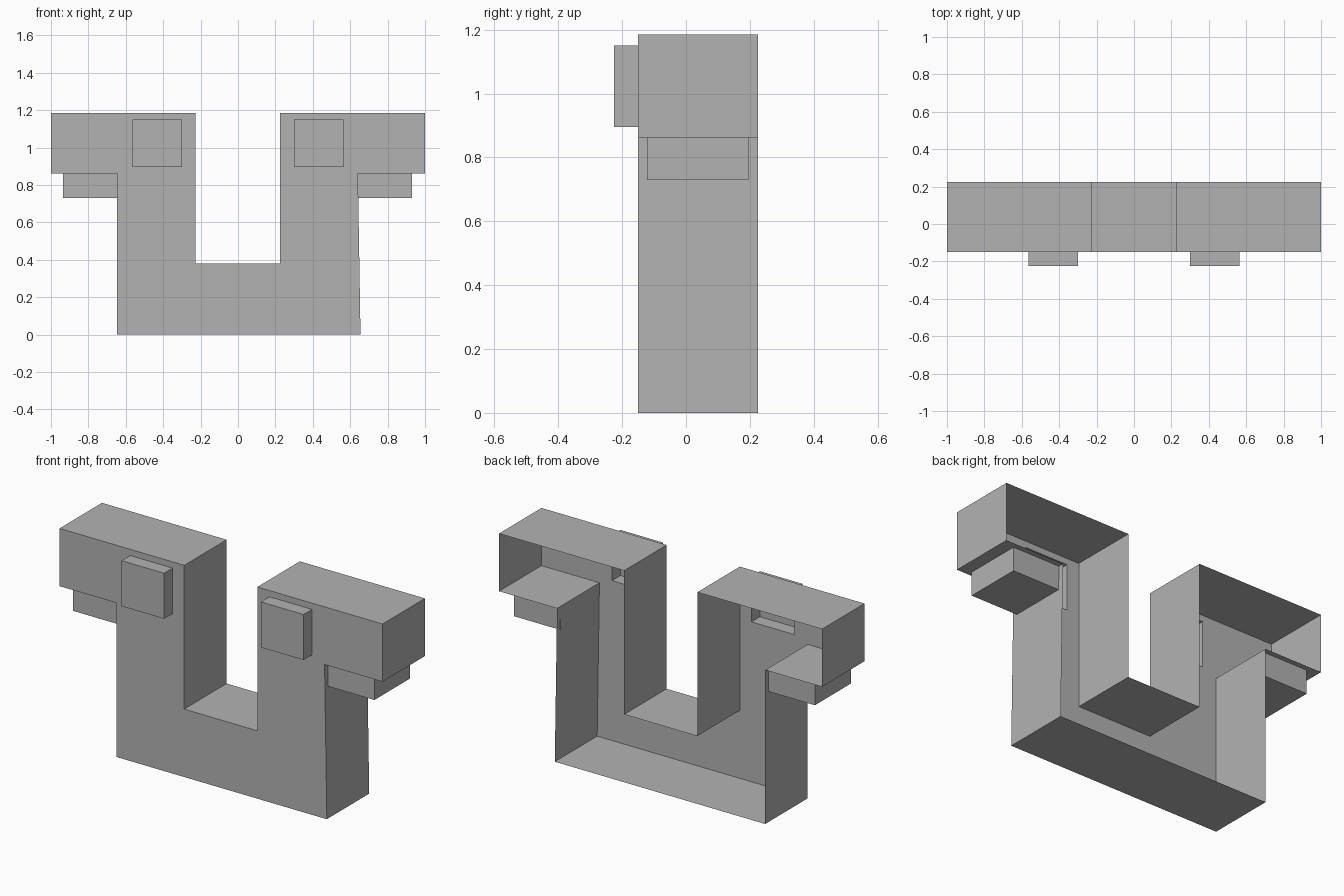
import bpy
import bmesh
from mathutils import Vector

if "Cube" in bpy.data.objects:
    bpy.data.objects.remove(bpy.data.objects["Cube"], do_unlink=True)

# Single grey material
GREY = (0.45, 0.45, 0.45, 1.0)
grey = bpy.data.materials.new("plain_grey")
grey.diffuse_color = GREY
grey.use_nodes = True
grey.node_tree.nodes["Principled BSDF"].inputs["Base Color"].default_value = GREY

FRONT, BACK, PAD_FRONT = -0.15, 0.225, -0.225
PAD_IN, PAD_OUT, PAD_LOW, PAD_HIGH = 0.30, 0.563, 0.895, 1.15


def rectangle(x0, x1, z0, z1):
    return [(x0, z0), (x1, z0), (x1, z1), (x0, z1)]


def shell(name, outline, y_front, y_back, holes=(), closed=False):
    """Front plate with optional openings, plus walls running back from its rim."""
    bm = bmesh.new()

    def loop(points):
        verts = [bm.verts.new((x, y_front, z)) for x, z in points]
        return [bm.edges.new((a, b)) for a, b in zip(verts, verts[1:] + verts[:1])]

    rim = loop(outline)
    hole_edges = [e for h in holes for e in loop(h)]
    bmesh.ops.triangle_fill(bm, edges=rim + hole_edges, use_beauty=True,
                            normal=Vector((0, -1, 0)))
    bmesh.ops.dissolve_limit(bm, angle_limit=0.01, verts=bm.verts[:],
                             edges=[e for e in bm.edges if len(e.link_faces) == 2])
    rim = [e for e in rim if e.is_valid]
    walls = bmesh.ops.extrude_edge_only(bm, edges=rim)["geom"]
    moved = [g for g in walls if isinstance(g, bmesh.types.BMVert)]
    bmesh.ops.translate(bm, verts=moved, vec=(0, y_back - y_front, 0))
    if closed:
        bmesh.ops.holes_fill(bm, edges=[e for e in bm.edges if e.is_boundary], sides=0)
    bmesh.ops.recalc_face_normals(bm, faces=bm.faces[:])
    mesh = bpy.data.meshes.new(name)
    bm.to_mesh(mesh)
    bm.free()
    mesh.materials.append(grey)
    obj = bpy.data.objects.new(name, mesh)
    bpy.context.collection.objects.link(obj)
    return obj


# U-shaped body with outward arms, hollow and open at the back
body_outline = [
    (-0.648, 0), (0.655, 0), (0.641, 0.862), (1, 0.862), (1, 1.185),
    (0.225, 1.185), (0.225, 0.38), (-0.228, 0.38), (-0.228, 1.185),
    (-1, 1.185), (-1, 0.862), (-0.648, 0.862),
]
pads = {
    "left": rectangle(PAD_IN, PAD_OUT, PAD_LOW, PAD_HIGH),
    "right": rectangle(-PAD_OUT, -PAD_IN, PAD_LOW, PAD_HIGH),
}
shell("body", body_outline, FRONT, BACK, holes=pads.values())

# Raised front pads, open into the body
for side, outline in pads.items():
    shell(side + "_front_pad", outline, PAD_FRONT, FRONT)

# Blocks hanging below the arms
for side, outline in (("left", rectangle(0.641, 0.93, 0.73, 0.862)),
                      ("right", rectangle(-0.935, -0.648, 0.73, 0.862))):
    shell(side + "_arm_block", outline, -0.122, 0.195, closed=True)
